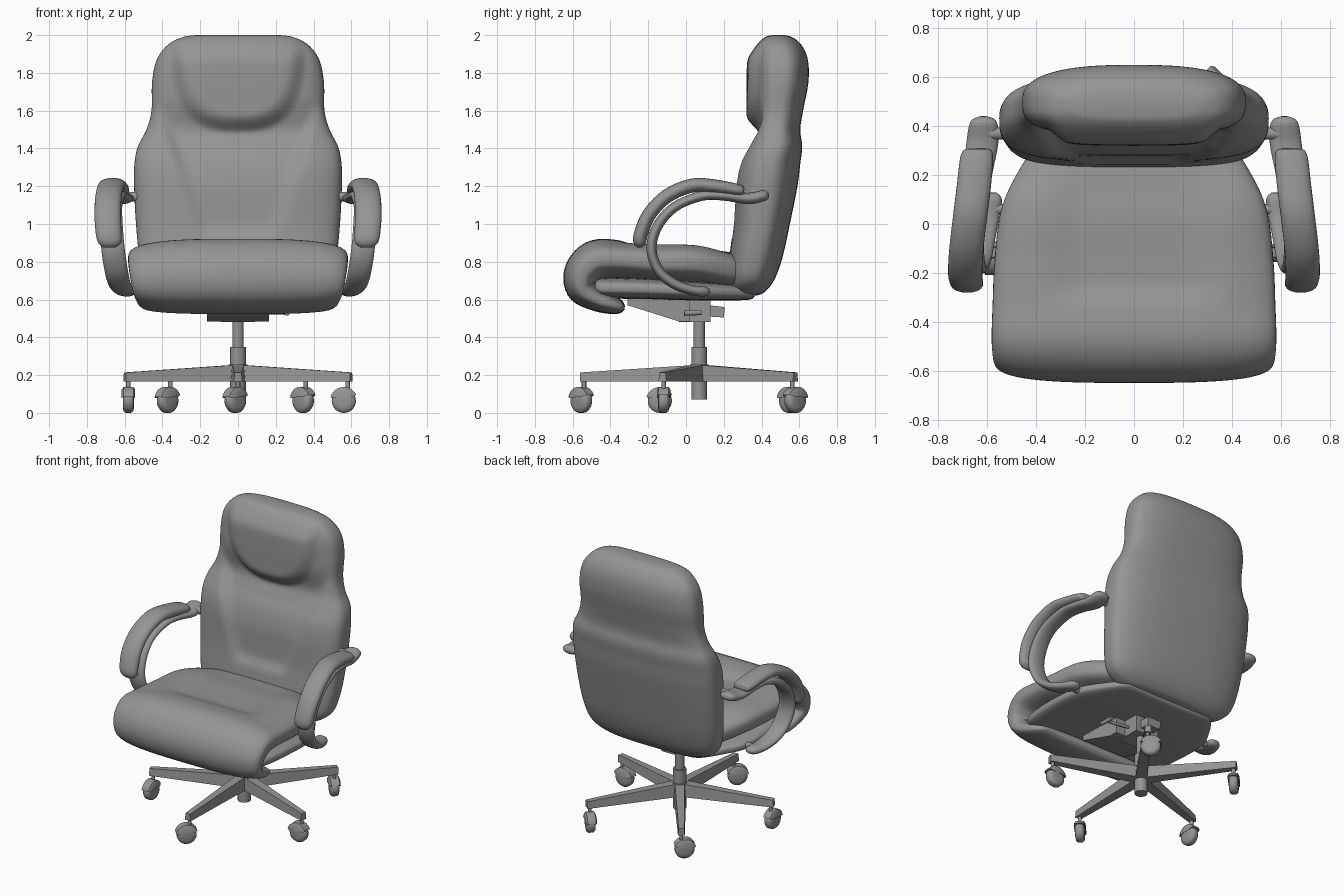
import bpy, bmesh, math
from mathutils import Vector, Matrix

GREY = bpy.data.materials.new("dark_grey")
GREY.diffuse_color = (0.3, 0.3, 0.3, 1)


def finish(name, bm, angle=None):
    bmesh.ops.recalc_face_normals(bm, faces=bm.faces)
    me = bpy.data.meshes.new(name)
    bm.to_mesh(me)
    bm.free()
    ob = bpy.data.objects.new(name, me)
    bpy.context.collection.objects.link(ob)
    me.materials.append(GREY)
    for p in me.polygons:
        p.use_smooth = True
    if angle:
        me.set_sharp_from_angle(angle=math.radians(angle))
    return ob


def loft(name, rings, angle=None):
    bm = bmesh.new()
    vs = [[bm.verts.new(p) for p in r] for r in rings]
    n = len(vs[0])
    for a, b in zip(vs, vs[1:]):
        for i in range(n):
            bm.faces.new((a[i], a[(i + 1) % n], b[(i + 1) % n], b[i]))
    bm.faces.new(vs[0][::-1])
    bm.faces.new(vs[-1])
    return finish(name, bm, angle)


def spline(keys, sub):
    """Catmull-Rom resampling of key tuples."""
    k = [keys[0]] + list(keys) + [keys[-1]]
    out = []
    for i in range(1, len(k) - 2):
        for s in range(sub):
            t = s / sub
            out.append([0.5 * (2 * b + (c - a) * t + (2 * a - 5 * b + 4 * c - d) * t * t
                               + (3 * b - a - 3 * c + d) * t ** 3)
                        for a, b, c, d in zip(*k[i - 1:i + 3])])
    return out + [list(keys[-1])]


def oval(n_front, n_back, count):
    for i in range(count):
        a = 2 * math.pi * i / count
        c, s = math.cos(a), math.sin(a)
        n = n_front if s < 0 else n_back
        yield (math.copysign(abs(c) ** (2 / n), c), math.copysign(abs(s) ** (2 / n), s))


def step(a, b, v):
    t = min(1, max(0, (v - a) / (b - a)))
    return t * t * (3 - 2 * t)


def sweep(name, keys, n=2.2, count=24, sub=5, side=1, shape=None):
    """Oval swept along keys (x, y, z, half width, half thickness)."""
    pts = spline(keys, sub)
    rings = []
    for i, (x, y, z, w, t) in enumerate(pts):
        a, b = pts[max(i - 1, 0)], pts[min(i + 1, len(pts) - 1)]
        d = Vector((0, b[1] - a[1], b[2] - a[2])).normalized()
        nrm = Vector((0, d.z, -d.y))
        ring = []
        for c, s in oval(n, n, count):
            p = Vector((x + c * w, y, z)) + nrm * s * t
            if shape:
                p.z += shape(p)
            ring.append((p.x * side, p.y, p.z))
        rings.append(ring)
    return loft(name, rings)


def cyl(name, p, q, r, seg=24):
    p, q = Vector(p), Vector(q)
    d = q - p
    bm = bmesh.new()
    m = Matrix.Translation((p + q) / 2) @ d.to_track_quat('Z', 'Y').to_matrix().to_4x4()
    bmesh.ops.create_cone(bm, cap_ends=True, segments=seg, radius1=r, radius2=r,
                          depth=d.length, matrix=m)
    return finish(name, bm, 35)


# Backrest with raised head pillow and recessed lumbar panel
def back_shape(x, z, s):
    if s >= 0:
        return 0
    front = step(0, 0.5, -s)
    e = abs(x / 0.35) ** 2.5 + (max(0, 1.9 - z) / 0.415) ** 2.5
    pillow = step(1.08, 0.5, e) * step(2.0, 1.85, z)
    half = 0.19 + (z - 0.95) * 0.34
    panel = step(half + 0.04, half - 0.05, abs(x)) * step(0.92, 0.99, z) * step(1.68, 1.45, z)
    depth = 0.025 + 0.015 * step(1.15, 1.4, z)
    return front * (panel * depth * (1 - pillow) - 0.042 * pillow)


rings = []
for z, w, f, b in spline([  # height, half width, front y, back y
        (0.62, 0.26, 0.30, 0.36), (0.635, 0.38, 0.255, 0.41), (0.70, 0.48, 0.228, 0.465),
        (0.82, 0.52, 0.23, 0.51), (1.0, 0.54, 0.25, 0.55), (1.2, 0.55, 0.258, 0.59),
        (1.32, 0.548, 0.278, 0.605), (1.41, 0.53, 0.318, 0.615), (1.5, 0.485, 0.355, 0.605),
        (1.6, 0.458, 0.362, 0.62), (1.75, 0.455, 0.362, 0.648), (1.87, 0.43, 0.367, 0.645),
        (1.95, 0.37, 0.387, 0.61), (1.99, 0.29, 0.42, 0.56), (2.0, 0.22, 0.46, 0.52)], 7):
    rings.append([(c * w, (f + b) / 2 + s * (b - f) / 2 + back_shape(c * w, z, s), z)
                  for c, s in oval(3.2, 2.6, 120)])
loft("backrest", rings)


# Seat cushion with rolled front edge and a shallow dip
def seat_dip(p):
    if p.z < 0.8:
        return 0
    return -0.03 * step(0.42, 0.2, abs(p.x)) * step(-0.36, -0.24, p.y) * step(0.3, 0.1, p.y)


sweep("seat_cushion", [
    (0, 0.40, 0.72, 0.32, 0.03), (0, 0.32, 0.735, 0.40, 0.075), (0, 0.2, 0.765, 0.48, 0.10),
    (0, 0.05, 0.795, 0.545, 0.108), (0, -0.15, 0.80, 0.57, 0.107), (0, -0.33, 0.812, 0.578, 0.10),
    (0, -0.47, 0.81, 0.582, 0.108), (0, -0.545, 0.745, 0.575, 0.10),
    (0, -0.55, 0.66, 0.56, 0.085), (0, -0.48, 0.605, 0.54, 0.065),
    (0, -0.40, 0.575, 0.52, 0.052), (0, -0.345, 0.56, 0.49, 0.035), (0, -0.325, 0.556, 0.45, 0.01)],
    3, 80, 6, shape=seat_dip)
sweep("seat_base", [
    (0, -0.485, 0.665, 0.42, 0.02), (0, -0.45, 0.662, 0.51, 0.052), (0, -0.2, 0.657, 0.54, 0.055),
    (0, 0.05, 0.645, 0.53, 0.05), (0, 0.2, 0.64, 0.46, 0.045), (0, 0.34, 0.635, 0.36, 0.035),
    (0, 0.36, 0.635, 0.3, 0.01)], 3.5, 64)

# Armrests: padded top, curved frame and mounts
for side, tag in ((1, "right"), (-1, "left")):
    sweep("arm_pad_" + tag, [
        (0.64, 0.308, 1.175, 0.035, 0.012), (0.642, 0.285, 1.178, 0.065, 0.03),
        (0.655, 0.15, 1.20, 0.07, 0.036), (0.67, 0.03, 1.203, 0.07, 0.037),
        (0.685, -0.10, 1.148, 0.07, 0.037), (0.69, -0.195, 1.05, 0.07, 0.037),
        (0.685, -0.238, 0.95, 0.068, 0.037), (0.68, -0.245, 0.90, 0.06, 0.033),
        (0.68, -0.245, 0.875, 0.03, 0.012)], side=side)
    sweep("arm_frame_" + tag, [
        (0.615, 0.438, 1.158, 0.02, 0.01), (0.615, 0.415, 1.152, 0.055, 0.028),
        (0.62, 0.33, 1.135, 0.065, 0.03), (0.64, 0.20, 1.15, 0.06, 0.026),
        (0.655, 0.08, 1.148, 0.057, 0.026), (0.67, -0.06, 1.09, 0.057, 0.026),
        (0.67, -0.15, 0.99, 0.06, 0.027), (0.662, -0.183, 0.87, 0.062, 0.027),
        (0.645, -0.145, 0.755, 0.062, 0.027), (0.628, -0.065, 0.685, 0.06, 0.027),
        (0.605, 0.03, 0.65, 0.055, 0.026), (0.585, 0.10, 0.643, 0.045, 0.026),
        (0.58, 0.128, 0.645, 0.02, 0.01)], side=side)
    cyl("arm_back_mount_" + tag, (side * 0.5, 0.37, 1.145), (side * 0.6, 0.37, 1.145), 0.025)
    cyl("arm_seat_mount_" + tag, (side * 0.46, 0.06, 0.645), (side * 0.6, 0.06, 0.645), 0.022)


# Tilt mechanism and lever under the seat
def prism(name, profile, w):
    return loft(name, [[(x, y, z) for y, z in profile] for x in (-w, w)], 30)


prism("tilt_plate", [(-0.31, 0.61), (-0.31, 0.57), (-0.04, 0.485), (0.02, 0.485), (0.02, 0.61)], 0.165)
prism("tilt_housing", [(-0.04, 0.61), (-0.04, 0.48), (0.13, 0.48), (0.13, 0.61)], 0.09)
prism("tension_block", [(0.12, 0.57), (0.12, 0.51), (0.2, 0.505), (0.205, 0.56)], 0.05)
cyl("lever_rod", (0.05, 0.06, 0.535), (0.25, 0.03, 0.53), 0.01, 12)
cyl("lever_grip", (0.25, 0.08, 0.532), (0.26, -0.01, 0.528), 0.014, 12)

# Gas column
CY = 0.07
cyl("column_rod", (0, CY, 0.3), (0, CY, 0.5), 0.03)
cyl("column_sleeve", (0, CY, 0.07), (0, CY, 0.35), 0.042)
cyl("base_hub", (0, CY, 0.166), (0, CY, 0.255), 0.05)


# Five-star base with casters
def caster(name, x, y, ang):
    roll = Vector((math.cos(ang), math.sin(ang), 0))
    axis = Vector((-roll.y, roll.x, 0))
    cyl(name + "_stem", (x, y, 0.11), (x, y, 0.18), 0.012, 16)
    c = Vector((x, y, 0.064)) + roll * 0.02

    def ring(off, r, a0, a1, n):
        return [c + axis * off + r * (roll * math.cos(a0 + (a1 - a0) * i / n)
                + Vector((0, 0, 1)) * math.sin(a0 + (a1 - a0) * i / n)) for i in range(n + 1)]
    full = 2 * math.pi * 31 / 32
    loft(name + "_wheel", [ring(o, r, 0, full, 31) for o, r in
                           ((-0.03, 0.035), (-0.026, 0.055), (-0.014, 0.064),
                            (0.014, 0.064), (0.026, 0.055), (0.03, 0.035))], 50)
    # tilted hood over the upper part of the wheel
    loft(name + "_hood", [ring(o, r, math.radians(15), math.radians(155), 20) for o, r in
                          ((-0.036, 0.058), (-0.027, 0.073), (0.027, 0.073), (0.036, 0.058))], 50)


for i, roll in enumerate((225, 180, 135, 225, -90)):
    a = math.radians(-90 + 72 * i)
    d = Vector((math.cos(a), math.sin(a), 0))
    s = Vector((-d.y, d.x, 0))
    rings = []
    for r, w, top in ((0.0, 0.04, 0.255), (0.63, 0.022, 0.214)):
        o = Vector((0, CY, 0)) + d * r
        rings.append([o + s * u * w + Vector((0, 0, z)) for u, z in
                      ((-1, 0.165), (1, 0.165), (0.8, top), (-0.8, top))])
    loft("base_leg_%d" % (i + 1), rings, 30)
    caster("caster_%d" % (i + 1), d.x * 0.61, CY + d.y * 0.61, math.radians(roll))
